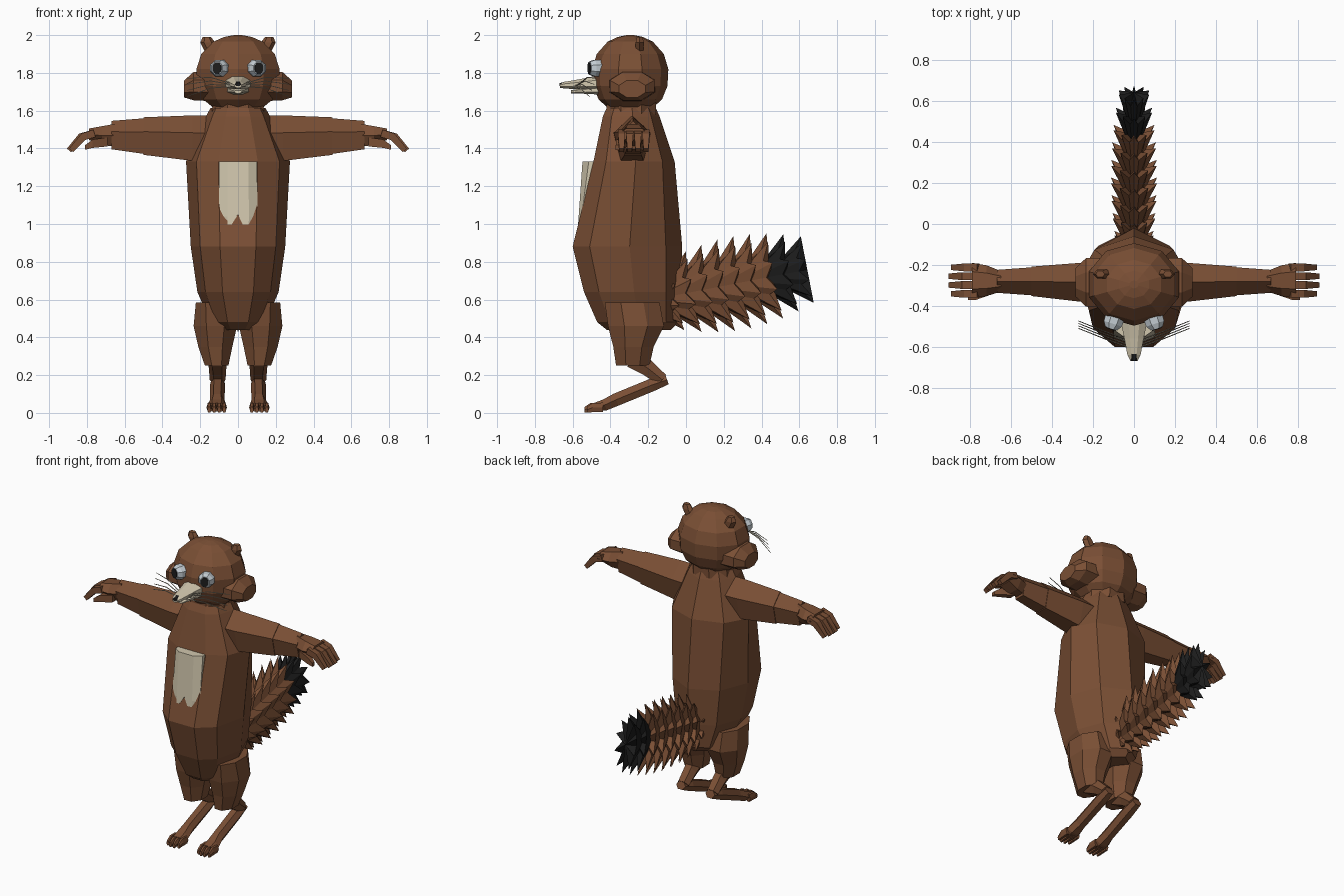
import bpy
import bmesh
from math import sin, cos, pi, radians
from mathutils import Vector

default_cube = bpy.data.objects.get("Cube")
if default_cube:
    bpy.data.objects.remove(default_cube, do_unlink=True)

X_AXIS, Y_AXIS, Z_AXIS = Vector((1, 0, 0)), Vector((0, 1, 0)), Vector((0, 0, 1))


def make_material(name, red, green, blue):
    material = bpy.data.materials.new(name)
    material.use_nodes = True
    colour = (red, green, blue, 1)
    material.diffuse_color = colour
    material.node_tree.nodes["Principled BSDF"].inputs["Base Color"].default_value = colour
    return material


BROWN = make_material("brown fur", 0.195, 0.078, 0.035)
CREAM = make_material("cream fur", 0.64, 0.57, 0.42)
BLACK = make_material("black", 0.012, 0.012, 0.012)
EYE_WHITE = make_material("eye white", 0.56, 0.62, 0.66)
WHISKER = make_material("whisker grey", 0.38, 0.35, 0.27)


def ngon(sides, turn=0.0):
    """Polygon profile scaled so that it reaches one in both directions."""
    points = [(cos(turn + 2 * pi * i / sides), sin(turn + 2 * pi * i / sides)) for i in range(sides)]
    width = max(abs(p[0]) for p in points)
    height = max(abs(p[1]) for p in points)
    return [(u / width, v / height) for u, v in points]


SQUARE, OCTAGON = ngon(4, pi / 4), ngon(8, pi / 8)
HEXAGON, TRIANGLE = ngon(6), ngon(3, pi / 2)
PENTAGON = [(cos(pi / 2 + 2 * pi * i / 5) / cos(pi / 10), sin(pi / 2 + 2 * pi * i / 5)) for i in range(5)]


def finish(name, bm, material):
    bmesh.ops.recalc_face_normals(bm, faces=bm.faces)
    mesh = bpy.data.meshes.new(name)
    bm.to_mesh(mesh)
    bm.free()
    mesh.materials.append(material)
    part = bpy.data.objects.new(name, mesh)
    bpy.context.collection.objects.link(part)
    return part


def bridge(bm, first, second):
    count = len(first)
    for i in range(count):
        j = (i + 1) % count
        bm.faces.new((first[i], first[j], second[j], second[i]))


def tube(name, material, profile, side, sections, up=None):
    """Loft a profile through sections of (centre, half width, half height)."""
    bm = bmesh.new()
    centres = [Vector(s[0]) for s in sections]
    rings = []
    for i, (_, width, height) in enumerate(sections):
        tangent = centres[min(i + 1, len(centres) - 1)] - centres[max(i - 1, 0)]
        rise = up or side.cross(tangent).normalized()
        rings.append([bm.verts.new(centres[i] + side * u * width + rise * v * height)
                      for u, v in profile])
    for lower, upper in zip(rings, rings[1:]):
        bridge(bm, lower, upper)
    bm.faces.new(rings[0])
    bm.faces.new(rings[-1])
    return finish(name, bm, material)


# Torso: flat belly, faceted flanks and a ridge down the spine
half = [(0.38, -1), (0.8, -0.69), (1, 0.04), (0.7, 0.7)]
torso_profile = half + [(0, 1)] + [(-u, v) for u, v in reversed(half)]
tube("torso", BROWN, torso_profile, X_AXIS, [
    ((0, -0.25, 0.44), 0.10, 0.17), ((0, -0.255, 0.48), 0.145, 0.215),
    ((0, -0.285, 0.64), 0.215, 0.255), ((0, -0.31, 0.88), 0.25, 0.29),
    ((0, -0.275, 1.33), 0.275, 0.215), ((0, -0.29, 1.57), 0.17, 0.15),
    ((0, -0.29, 1.615), 0.145, 0.13)], up=Y_AXIS)
tube("neck", BROWN, OCTAGON, X_AXIS, [
    ((0, -0.29, 1.58), 0.14, 0.13), ((0, -0.29, 1.68), 0.13, 0.13)], up=Y_AXIS)

# Head
head_rings = [(1.62, 0.13), (1.66, 0.175), (1.73, 0.205), (1.82, 0.21),
              (1.90, 0.185), (1.965, 0.125), (1.99, 0.07), (2.0, 0.02)]
tube("head", BROWN, ngon(10, pi / 10), X_AXIS,
     [((0, -0.295, z), r * 1.05, r * 0.96) for z, r in head_rings], up=Y_AXIS)

# Muzzle, jaw and nose
tube("muzzle", CREAM, OCTAGON, X_AXIS, [
    ((0, -0.45, 1.745), 0.07, 0.045), ((0, -0.56, 1.74), 0.047, 0.027),
    ((0, -0.64, 1.735), 0.032, 0.018), ((0, -0.668, 1.732), 0.018, 0.011)], up=Z_AXIS)
tube("lower_jaw", CREAM, OCTAGON, X_AXIS, [
    ((0, -0.45, 1.71), 0.06, 0.025), ((0, -0.55, 1.705), 0.038, 0.015),
    ((0, -0.61, 1.70), 0.02, 0.008)], up=Z_AXIS)
tube("nose", BLACK, HEXAGON, X_AXIS, [
    ((0, -0.635, 1.745), 0.022, 0.01), ((0, -0.669, 1.738), 0.016, 0.008)], up=Z_AXIS)

# Chest patch: bevelled slab ending in two points
patch = bmesh.new()
outline = [(-0.1, 1.33), (0.1, 1.33), (0.105, 1.04), (0.06, 0.935),
           (0, 1.05), (-0.06, 0.965), (-0.1, 1.04)]
back_loop = [patch.verts.new((x, -0.47, z)) for x, z in outline]
rim_loop = [patch.verts.new((x, -0.515 - 0.13 * (1.33 - z), z)) for x, z in outline]
face_loop = [patch.verts.new((x * 0.55 if abs(x) > 0.08 else x * 0.9, -0.548 - 0.07 * (1.33 - z), z))
             for x, z in outline]
bridge(patch, back_loop, rim_loop)
bridge(patch, rim_loop, face_loop)
patch.faces.new(back_loop)
patch.faces.new(face_loop)
finish("chest_patch", patch, CREAM)

for label, s in (("left", 1), ("right", -1)):
    # Cheek tuft and ear
    tube(label + "_cheek", BROWN, OCTAGON, Y_AXIS, [
        ((s * 0.13, -0.285, 1.73), 0.12, 0.08), ((s * 0.235, -0.285, 1.73), 0.118, 0.075),
        ((s * 0.285, -0.285, 1.715), 0.07, 0.045)], up=Z_AXIS)
    tube(label + "_ear", BROWN, HEXAGON, X_AXIS, [
        ((s * 0.13, -0.245, 1.91), 0.045, 0.02), ((s * 0.16, -0.245, 1.96), 0.04, 0.022),
        ((s * 0.165, -0.245, 1.99), 0.022, 0.015)], up=Y_AXIS)

    # Eye turned slightly outward, with a thin pupil plate
    gaze = Vector((s * sin(radians(18)), -cos(radians(18)), 0))
    across = Vector((gaze.y, -gaze.x, 0))
    socket = Vector((s * 0.085, -0.43, 1.825))
    tube(label + "_eye", EYE_WHITE, OCTAGON, across, [
        (socket, 0.048, 0.045), (socket + gaze * 0.06, 0.046, 0.043),
        (socket + gaze * 0.085, 0.03, 0.034)], up=Z_AXIS)
    tube(label + "_pupil", BLACK, OCTAGON, across, [
        (socket + gaze * 0.08, 0.024, 0.031), (socket + gaze * 0.089, 0.024, 0.031)], up=Z_AXIS)

    # Whiskers fan out and droop at the ends
    for k in range(4):
        spread = k - 1.5
        root = Vector((s * 0.035, -0.6 + 0.012 * k, 1.735 + 0.005 * spread))
        middle = root + Vector((s * 0.11, 0.04, 0.012 + 0.014 * spread))
        tip = root + Vector((s * 0.235, 0.09, -0.012 + 0.027 * spread))
        tube(f"{label}_whisker_{k + 1}", WHISKER, TRIANGLE, Y_AXIS,
             [(root, 0.004, 0.004), (middle, 0.003, 0.003), (tip, 0.002, 0.002)], up=Z_AXIS)

    # Arm, sleeve-like forearm step and palm
    tube(label + "_arm", BROWN, PENTAGON, Y_AXIS, [
        ((s * 0.10, -0.285, 1.44), 0.10, 0.135), ((s * 0.24, -0.285, 1.442), 0.097, 0.133),
        ((s * 0.5, -0.28, 1.455), 0.072, 0.11)], up=Z_AXIS)
    tube(label + "_forearm", BROWN, PENTAGON, Y_AXIS, [
        ((s * 0.49, -0.28, 1.455), 0.069, 0.105), ((s * 0.67, -0.28, 1.463), 0.056, 0.083)], up=Z_AXIS)
    tube(label + "_palm", BROWN, HEXAGON, Y_AXIS, [
        ((s * 0.65, -0.28, 1.47), 0.05, 0.06), ((s * 0.72, -0.277, 1.468), 0.075, 0.05),
        ((s * 0.79, -0.275, 1.475), 0.085, 0.03)], up=Z_AXIS)
    for k in range(4):
        y = -0.212 - 0.043 * k
        reach = 0.0 if k in (1, 2) else -0.012
        tube(f"{label}_finger_{k + 1}", BROWN, SQUARE, Y_AXIS, [
            ((s * 0.76, y, 1.48), 0.019, 0.02), ((s * (0.83 + reach), y, 1.462), 0.019, 0.02),
            ((s * (0.895 + reach), y, 1.39), 0.013, 0.014)])
    tube(label + "_thumb", BROWN, SQUARE, Y_AXIS, [
        ((s * 0.69, -0.32, 1.435), 0.022, 0.024), ((s * 0.77, -0.35, 1.425), 0.02, 0.022),
        ((s * 0.81, -0.36, 1.405), 0.012, 0.012)], up=Z_AXIS)

    # Thigh, bent shank, long foot and toes
    tube(label + "_thigh", BROWN, OCTAGON, X_AXIS, [
        ((s * 0.135, -0.285, 0.585), 0.088, 0.145), ((s * 0.12, -0.265, 0.46), 0.115, 0.148),
        ((s * 0.12, -0.278, 0.35), 0.09, 0.107), ((s * 0.113, -0.282, 0.25), 0.062, 0.088)], up=Y_AXIS)
    tube(label + "_shank", BROWN, HEXAGON, X_AXIS, [
        ((s * 0.11, -0.28, 0.29), 0.052, 0.055), ((s * 0.108, -0.2, 0.235), 0.046, 0.042),
        ((s * 0.108, -0.125, 0.175), 0.042, 0.032)])
    tube(label + "_foot", BROWN, HEXAGON, X_AXIS, [
        ((s * 0.108, -0.1, 0.175), 0.034, 0.025), ((s * 0.108, -0.18, 0.148), 0.04, 0.034),
        ((s * 0.11, -0.37, 0.07), 0.038, 0.034), ((s * 0.112, -0.43, 0.042), 0.05, 0.03),
        ((s * 0.112, -0.48, 0.03), 0.05, 0.024)])
    for k in range(4):
        x = s * (0.073 + 0.0265 * k)
        reach = 0.012 if k in (1, 2) else 0
        tube(f"{label}_toe_{k + 1}", BROWN, HEXAGON, X_AXIS, [
            ((x, -0.44, 0.03), 0.014, 0.024), ((x, -0.495 - reach, 0.028), 0.014, 0.024),
            ((x, -0.525 - reach, 0.016), 0.01, 0.015)], up=Z_AXIS)

# Tail: overlapping cones with jagged rims, the last two black
tilt = radians(11)
tail_axis = Vector((0, cos(tilt), sin(tilt)))
tail_up = Vector((0, -sin(tilt), cos(tilt)))
tail_start = Vector((0, -0.045, 0.625))
RING_COUNT, TIPS = 9, 10
for i in range(RING_COUNT):
    t = i / (RING_COUNT - 1)
    centre = tail_start + tail_axis * (0.7 * t)
    tall = 0.17 + 0.23 * t * (1 - t) - 0.01 * t
    wide = 0.09 + 0.1 * t * (1 - t) - 0.02 * t
    tuft = bmesh.new()
    base, rim = [], []
    for k in range(2 * TIPS):
        angle = pi / 2 + pi * k / TIPS
        spoke = X_AXIS * cos(angle) * wide + tail_up * sin(angle) * tall
        is_tip = k % 2 == 0
        base.append(tuft.verts.new(centre - tail_axis * 0.13 + spoke * 0.5))
        rim.append(tuft.verts.new(centre + spoke * (1.12 if is_tip else 0.75)
                                  - tail_axis * (0 if is_tip else 0.045)))
    bridge(tuft, base, rim)
    tuft.faces.new(base)
    hub = tuft.verts.new(centre - tail_axis * (0.03 if t < 1 else 0))
    for k in range(2 * TIPS):
        tuft.faces.new((rim[k], rim[(k + 1) % len(rim)], hub))
    finish(f"tail_tuft_{i + 1}", tuft, BLACK if i >= RING_COUNT - 2 else BROWN)
